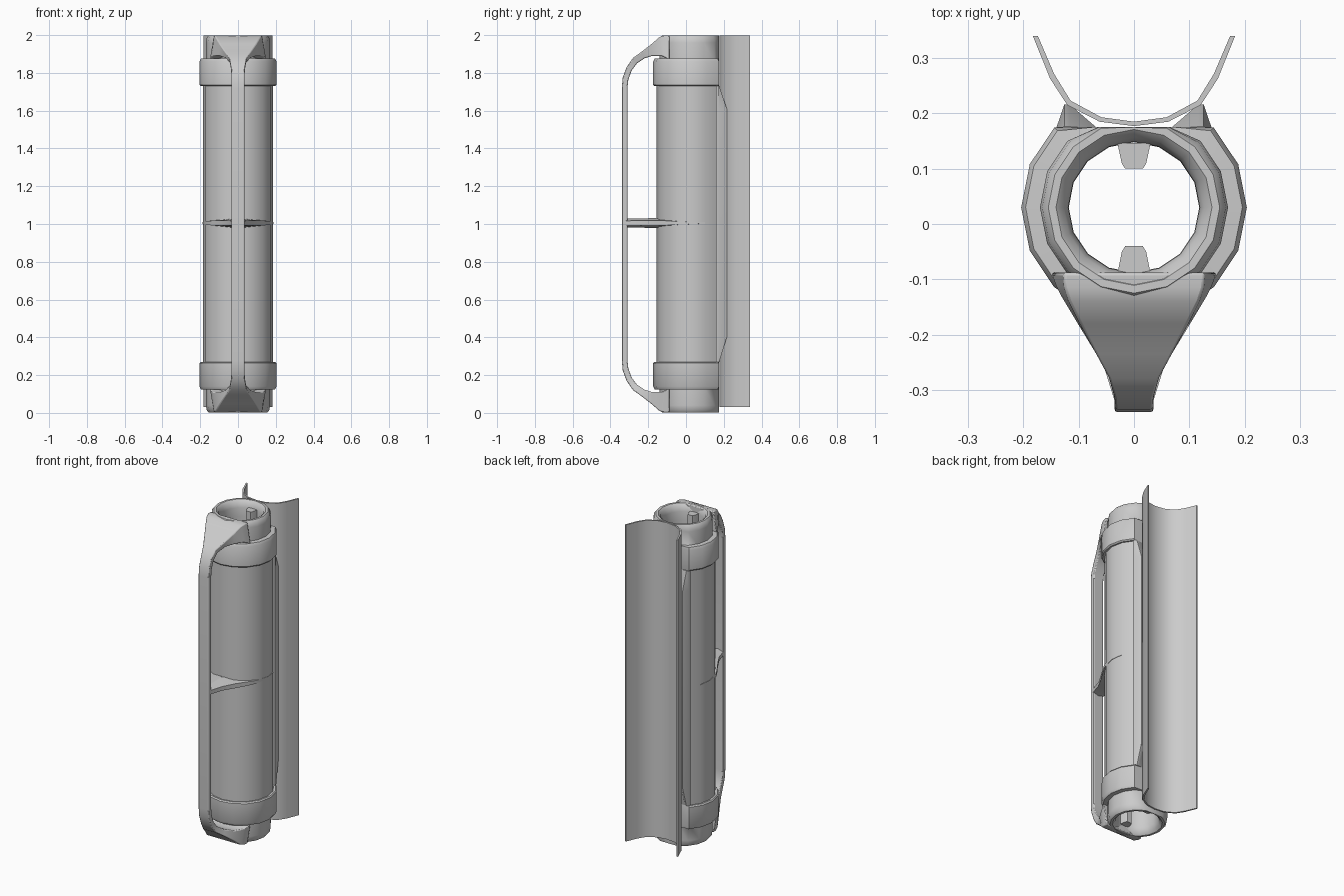
import bpy, bmesh, math

if "Cube" in bpy.data.objects:
    bpy.data.objects.remove(bpy.data.objects["Cube"])

CY = 0.03  # y of the tube axis


def loft(name, sections, closed=False, smooth=40, bevel=0.0):
    """Skin a list of equal-length point rings; cap the ends or close into a loop."""
    bm = bmesh.new()
    rings = [[bm.verts.new(p) for p in s] for s in sections]
    n = len(rings[0])
    pairs = list(zip(rings, rings[1:]))
    if closed:
        pairs.append((rings[-1], rings[0]))
    for a, b in pairs:
        for i in range(n):
            j = (i + 1) % n
            bm.faces.new((a[i], a[j], b[j], b[i]))
    if not closed:
        bm.faces.new(rings[0])
        bm.faces.new(rings[-1])
    bmesh.ops.recalc_face_normals(bm, faces=bm.faces)
    me = bpy.data.meshes.new(name)
    bm.to_mesh(me)
    bm.free()
    ob = bpy.data.objects.new(name, me)
    bpy.context.collection.objects.link(ob)
    bpy.ops.object.select_all(action='DESELECT')
    ob.select_set(True)
    bpy.context.view_layer.objects.active = ob
    if bevel:
        m = ob.modifiers.new("bevel", 'BEVEL')
        m.width, m.segments = bevel, 2
        m.limit_method = 'ANGLE'
    bpy.ops.object.shade_smooth_by_angle(angle=math.radians(smooth))
    return ob


def ring(r, z, n=16, back=0.175):
    """Circle around the tube axis, flattened at the back."""
    pts = []
    for i in range(n):
        a = 2 * math.pi * i / n
        pts.append((r * math.cos(a), min(CY + r * math.sin(a), back), z))
    return pts


def flip_z(sections):
    return [[(x, y, 2 - z) for x, y, z in s] for s in sections]


def flip_x(sections):
    return [[(-x, y, z) for x, y, z in s] for s in sections]


# Hollow tube with rounded end caps
half = [(0.118, 1.90), (0.119, 1.955), (0.127, 1.985), (0.141, 1.998), (0.155, 1.998),
        (0.166, 1.985), (0.17, 1.96), (0.17, 1.86), (0.185, 1.85), (0.185, 1.70)]
profile = half + [(r, 2 - z) for r, z in reversed(half)]
loft("tube_body", [ring(r, z) for r, z in profile], closed=True)

# Collars near both ends
collar = [(0.165, 1.735), (0.198, 1.73), (0.204, 1.737), (0.204, 1.86),
          (0.196, 1.875), (0.165, 1.877)]
collar = [ring(r, z) for r, z in collar]
loft("upper_collar", collar, closed=True, smooth=30)
loft("lower_collar", flip_z(collar), closed=True, smooth=30)

# Guide keys inside the bore
for name, y0, y1 in (("back_key", 0.146, 0.10), ("front_key", -0.09, -0.04)):
    ym = y0 + (y1 - y0) * 0.8
    loft(name, [[(-0.03, y0, z), (-0.022, ym, z), (-0.016, y1, z),
                 (0.016, y1, z), (0.022, ym, z), (0.03, y0, z)]
                for z in (0.04, 1.96)])

# Handle: thin front strip flaring into both end caps
# outer y, outer z, inner y, inner z, outer half width, inner half width
flare = [(-0.34, 1.72, -0.31, 1.72, 0.035, 0.035),
         (-0.335, 1.775, -0.305, 1.765, 0.035, 0.035),
         (-0.315, 1.83, -0.288, 1.812, 0.036, 0.036),
         (-0.28, 1.88, -0.26, 1.85, 0.046, 0.042),
         (-0.235, 1.912, -0.22, 1.877, 0.07, 0.066),
         (-0.18, 1.955, -0.18, 1.89, 0.098, 0.102),
         (-0.14, 1.99, -0.13, 1.89, 0.118, 0.132),
         (-0.115, 1.997, -0.11, 1.88, 0.126, 0.142),
         (-0.088, 1.997, -0.088, 1.87, 0.128, 0.15)]
top = [[(-wo, yo, zo), (wo, yo, zo), (wi, yi, zi), (-wi, yi, zi)]
       for yo, zo, yi, zi, wo, wi in flare]
loft("front_handle", flip_z(top)[::-1] + top, bevel=0.005)

# Middle web joining the handle to the tube
# outer x, outer y, inner x, inner y, half thickness
web = [(0.035, -0.32, 0, -0.32, 0.02), (0.06, -0.24, 0, -0.24, 0.021),
       (0.10, -0.17, 0, -0.17, 0.023), (0.135, -0.115, 0.02, -0.115, 0.021),
       (0.167, -0.06, 0.12, -0.06, 0.016), (0.187, 0.03, 0.15, 0.03, 0.009),
       (0.173, 0.10, 0.14, 0.10, 0.003)]
web = [[(ox, oy, 1.005 - h * 0.6), (ox, oy, 1.005 + h * 0.6),
        (ix, iy, 1.005 + h * 1.15), (ix, iy, 1.005 - h * 1.15)] for ox, oy, ix, iy, h in web]
loft("right_web", web)
loft("left_web", flip_x(web))

# Rails carrying the back shield
rail = [[(0.142, 0.16, z), (0.14, 0.175, z), (0.126, y, z), (0.116, y, z), (0.065, 0.172, z)]
        for z, y in ((0.27, 0.176), (0.40, 0.216), (1.61, 0.216), (1.73, 0.176))]
loft("right_rail", rail, smooth=30)
loft("left_rail", flip_x(rail), smooth=30)

# Curved back shield
side = [(0.182, 0.34), (0.151, 0.267), (0.12, 0.219), (0.062, 0.189)]
line = side + [(0.0, 0.181)] + [(-x, y) for x, y in reversed(side)]
inner = [(x * 0.955, y + 0.004 * (abs(x) < 0.17)) for x, y in line]
outer = [(x * 1.005, y - 0.004 * (abs(x) < 0.17)) for x, y in line]
loft("back_shield", [[(a[0], a[1], z), (b[0], b[1], z), (b[0], b[1], w), (a[0], a[1], w)]
                     for a, b, z, w in ((p, q, 0.03, 1.998) for p, q in zip(inner, outer))])
